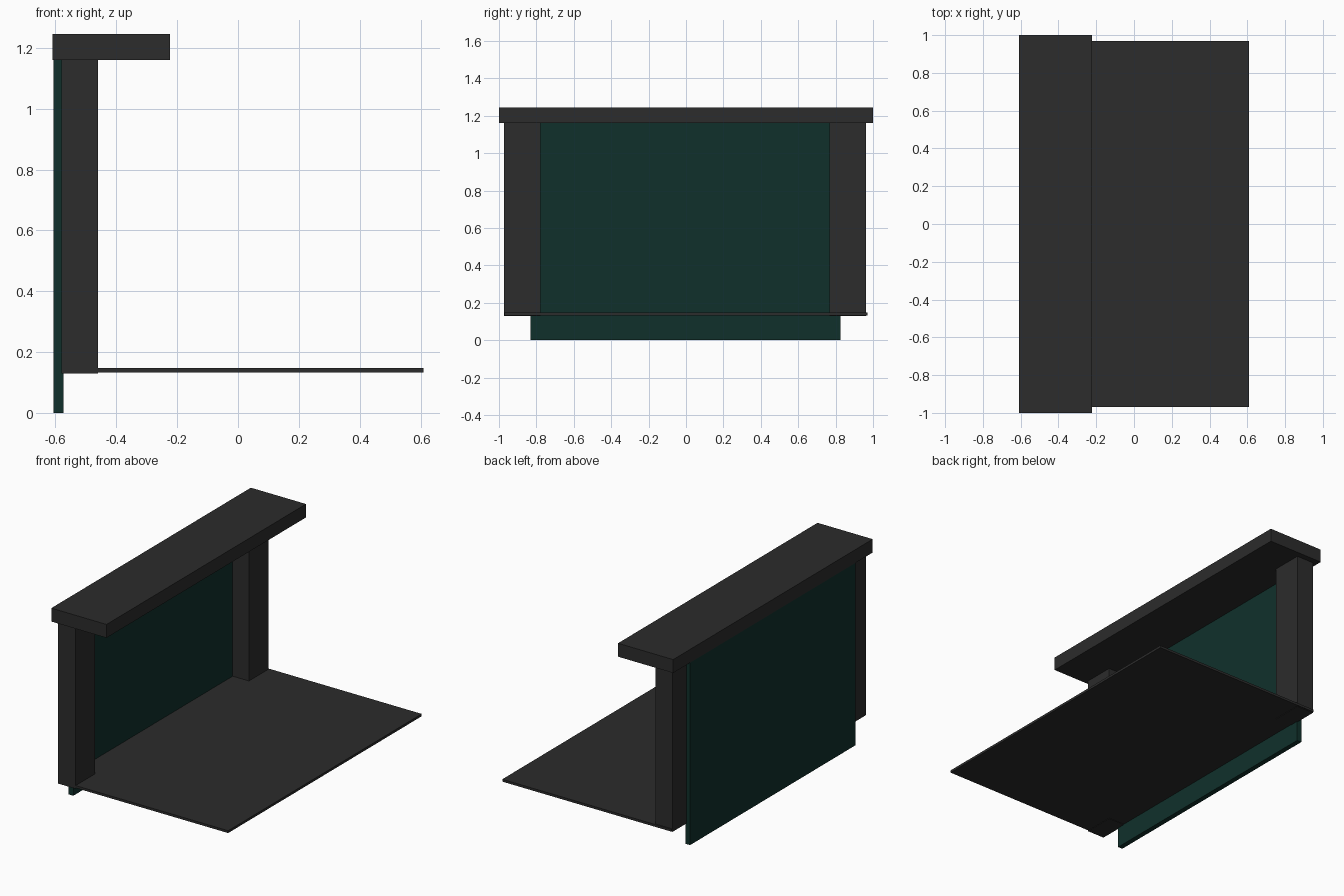
import bpy

if "Cube" in bpy.data.objects:
    bpy.data.objects.remove(bpy.data.objects["Cube"])


def material(name, rgb):
    m = bpy.data.materials.new(name)
    m.diffuse_color = (*rgb, 1.0)
    m.use_nodes = True
    m.node_tree.nodes["Principled BSDF"].inputs["Base Color"].default_value = m.diffuse_color
    return m


charcoal = material("charcoal", (0.025, 0.025, 0.025))
green = material("dark_green", (0.005, 0.03, 0.024))


def box(name, x, y, z, mat):
    """Box from (min, max) ranges on each axis."""
    ranges = (x, y, z)
    bpy.ops.mesh.primitive_cube_add(size=1, location=[(a + b) / 2 for a, b in ranges])
    ob = bpy.context.object
    ob.name = name
    ob.scale = [b - a for a, b in ranges]
    bpy.ops.object.transform_apply(location=False, rotation=False, scale=True)
    ob.data.materials.append(mat)
    return ob


# Overhanging mantel shelf
box("mantel_shelf", (-0.61, -0.223), (-1.0, 1.0), (1.16, 1.245), charcoal)

# Side pillars
for side, y in (("left", (-0.974, -0.778)), ("right", (0.767, 0.963))):
    box(side + "_pillar", (-0.58, -0.46), y, (0.13, 1.161), charcoal)

# Thin hearth slab
box("hearth_slab", (-0.578, 0.61), (-0.97, 0.97), (0.133, 0.148), charcoal)

# Back panel reaching the ground
box("back_panel", (-0.606, -0.574), (-0.831, 0.825), (0.0, 1.161), green)
